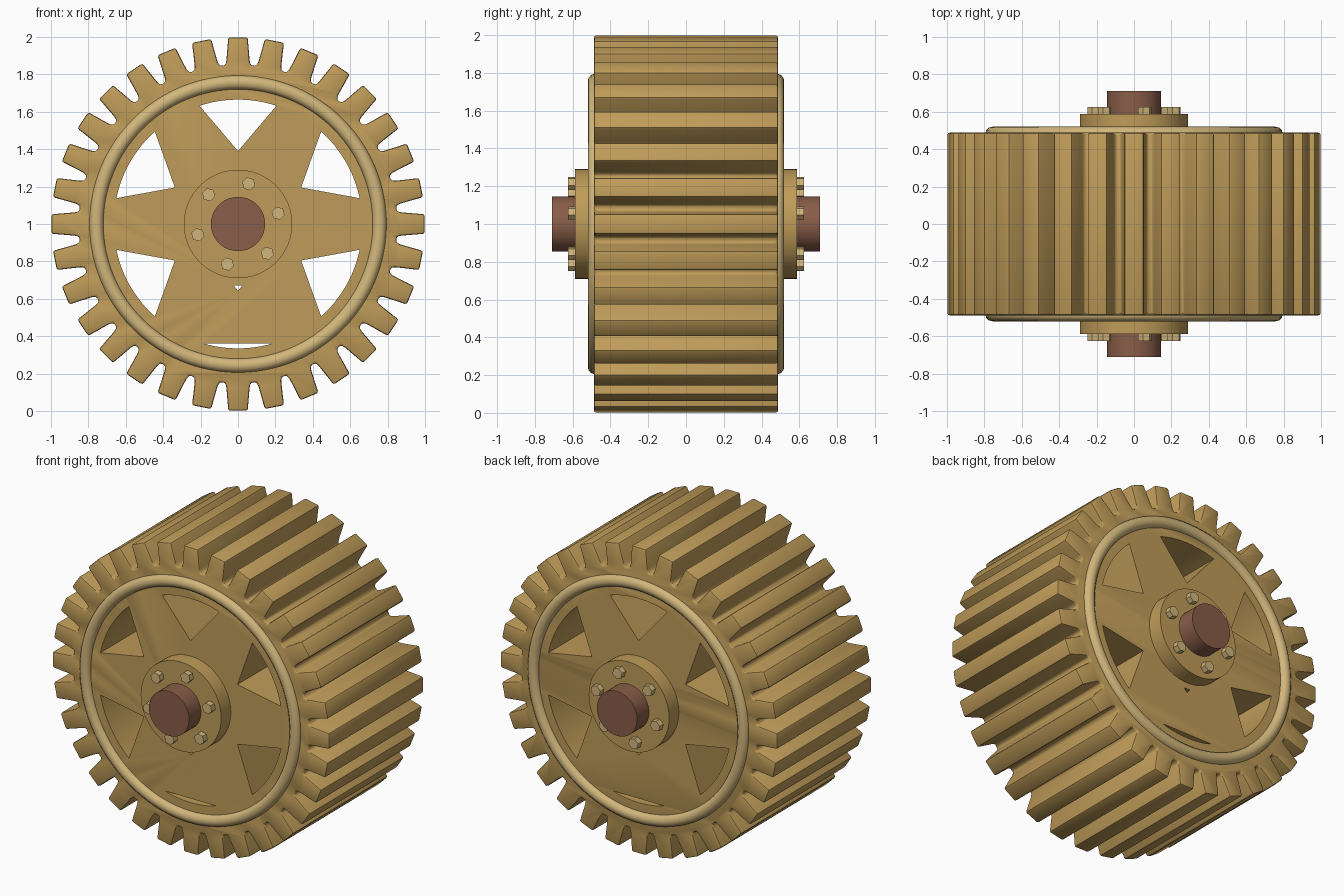
import bpy, bmesh
from math import sin, cos, pi, radians, atan2, hypot

if "Cube" in bpy.data.objects:
    bpy.data.objects.remove(bpy.data.objects["Cube"])

C = 1.0  # height of the axle line


def material(name, rgb):
    m = bpy.data.materials.new(name)
    m.diffuse_color = (*rgb, 1)
    m.use_nodes = True
    m.node_tree.nodes["Principled BSDF"].inputs["Base Color"].default_value = m.diffuse_color
    return m


brass = material("bronze", (0.52, 0.33, 0.10))
pale = material("pale_bronze", (0.64, 0.47, 0.20))
brown = material("brown_steel", (0.25, 0.11, 0.065))


def prism(bm, pts, y0, y1):
    """Extrude an (x, z) outline around the axle from y0 to y1."""
    a = [bm.verts.new((x, y0, z + C)) for x, z in pts]
    b = [bm.verts.new((x, y1, z + C)) for x, z in pts]
    bm.faces.new(a)
    bm.faces.new(b[::-1])
    n = len(pts)
    for i in range(n):
        bm.faces.new((a[i], b[i], b[(i + 1) % n], a[(i + 1) % n]))


def finish(bm, name, mat):
    bmesh.ops.recalc_face_normals(bm, faces=bm.faces)
    me = bpy.data.meshes.new(name)
    bm.to_mesh(me)
    bm.free()
    ob = bpy.data.objects.new(name, me)
    bpy.context.collection.objects.link(ob)
    if mat:
        me.materials.append(mat)
    return ob


def activate(ob):
    bpy.ops.object.select_all(action='DESELECT')
    ob.select_set(True)
    bpy.context.view_layer.objects.active = ob


def smooth(ob):
    activate(ob)
    bpy.ops.object.shade_smooth_by_angle(angle=radians(35))


def circle(r, n, a0=0.0, cx=0.0, cz=0.0):
    return [(cx + r * cos(a0 + 2 * pi * i / n), cz + r * sin(a0 + 2 * pi * i / n)) for i in range(n)]


def turn(pts, a):
    return [(x * cos(a) - z * sin(a), x * sin(a) + z * cos(a)) for x, z in pts]


def arc(r, half, n=12):
    """Arc about +z, from left to right."""
    return [(r * sin(-half + 2 * half * i / n), r * cos(-half + 2 * half * i / n)) for i in range(n + 1)]


# toothed wheel body
TEETH = 32
tooth = [(0.068, 0.848), (0.062, 0.875), (0.052, 0.998), (-0.052, 0.998), (-0.062, 0.875), (-0.068, 0.848)]
outline = []
for i in range(TEETH):
    outline += turn(tooth, 2 * pi * i / TEETH)
bm = bmesh.new()
prism(bm, outline, -0.488, 0.488)
gear = finish(bm, "gear_wheel", brass)
bev = gear.modifiers.new("edge_round", 'BEVEL')
bev.width, bev.segments, bev.limit_method, bev.angle_limit = 0.011, 2, 'ANGLE', radians(40)

# window cutters between the spokes; the lowest bay is filled except for slits
R = 0.665
bm = bmesh.new()
for k in range(6):
    if k != 3:
        prism(bm, turn([(0, 0.39)] + arc(R, atan2(0.205, 0.63)), k * pi / 3), -0.8, 0.8)
prism(bm, turn(arc(R, 0.287), pi), -0.8, 0.8)
prism(bm, [(-0.022, -0.33), (0.022, -0.33), (0, -0.357)], -0.8, 0.8)
cutter = finish(bm, "window_cutter", None)
cutter.hide_render = True
cut = gear.modifiers.new("windows", 'BOOLEAN')
cut.operation, cut.solver, cut.object = 'DIFFERENCE', 'EXACT', cutter
activate(gear)
for m in ("edge_round", "windows"):
    bpy.ops.object.modifier_apply(modifier=m)
bpy.data.objects.remove(cutter)
smooth(gear)

# axle
bm = bmesh.new()
prism(bm, circle(0.145, 48), -0.71, 0.71)
smooth(finish(bm, "axle", brown))

# raised rims, hub flanges and bolts on both faces
for side, s in (("front", -1), ("back", 1)):
    bm = bmesh.new()
    N, M = 96, 12
    rings = []
    for i in range(N):
        a = 2 * pi * i / N
        row = []
        for j in range(M):
            b = 2 * pi * j / M
            r = 0.757 + 0.038 * cos(b)
            row.append(bm.verts.new((r * cos(a), s * 0.484 + 0.036 * sin(b), C + r * sin(a))))
        rings.append(row)
    for i in range(N):
        p, q = rings[i], rings[(i + 1) % N]
        for j in range(M):
            k = (j + 1) % M
            bm.faces.new((p[j], p[k], q[k], q[j]))
    smooth(finish(bm, side + "_rim_ring", pale))

    bm = bmesh.new()
    prism(bm, circle(0.29, 64), s * 0.47, s * 0.588)
    smooth(finish(bm, side + "_hub_flange", brass))

    bm = bmesh.new()
    for k in range(6):
        a = radians(15 + 60 * k)
        prism(bm, circle(0.036, 6, pi / 6 + a, 0.222 * cos(a), 0.222 * sin(a)), s * 0.58, s * 0.626)
    finish(bm, side + "_hub_bolts", pale)
